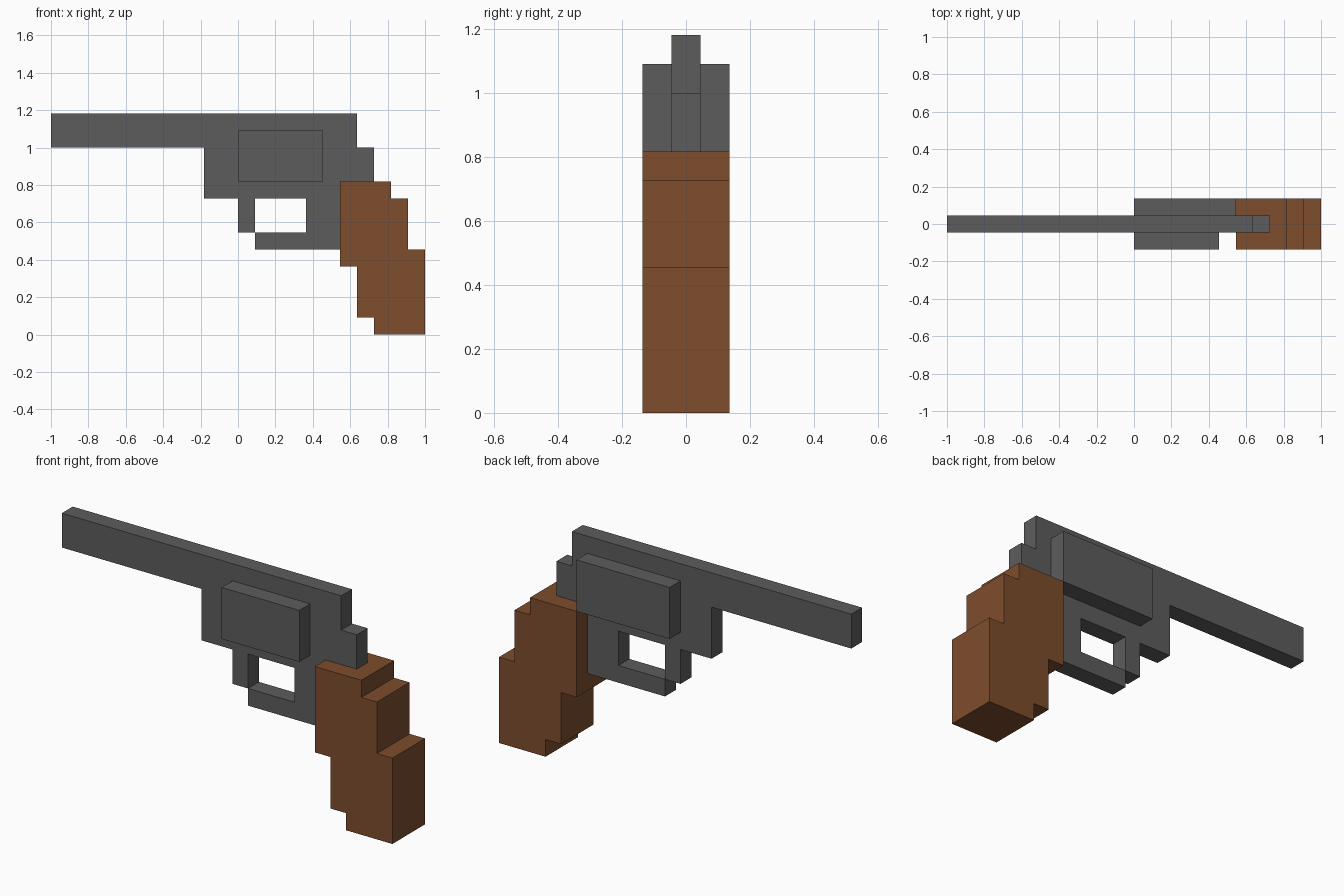
import bpy
import bmesh

if "Cube" in bpy.data.objects:
    bpy.data.objects.remove(bpy.data.objects["Cube"])

U = 1 / 11  # one block of the grid


def material(name, rgb):
    m = bpy.data.materials.new(name)
    m.diffuse_color = (*rgb, 1)
    m.use_nodes = True
    m.node_tree.nodes["Principled BSDF"].inputs["Base Color"].default_value = m.diffuse_color
    return m


STEEL = material("dark grey steel", (0.108, 0.108, 0.108))
WOOD = material("brown wood", (0.205, 0.074, 0.026))


def extrude(name, profile, y0, y1, mat):
    """Extrude an x-z profile (in blocks) from y0 to y1."""
    bm = bmesh.new()
    face = bm.faces.new([bm.verts.new((x * U, y0 * U, z * U)) for x, z in profile])
    out = bmesh.ops.extrude_face_region(bm, geom=[face], use_keep_orig=True)
    moved = [v for v in out["geom"] if isinstance(v, bmesh.types.BMVert)]
    bmesh.ops.translate(bm, verts=moved, vec=(0, (y1 - y0) * U, 0))
    bmesh.ops.recalc_face_normals(bm, faces=bm.faces)
    mesh = bpy.data.meshes.new(name)
    bm.to_mesh(mesh)
    bm.free()
    mesh.materials.append(mat)
    bpy.context.collection.objects.link(bpy.data.objects.new(name, mesh))


def rect(x0, x1, z0, z1):
    return [(x0, z0), (x1, z0), (x1, z1), (x0, z1)]


# Barrel, frame and guard in one outline
extrude("barrel_and_frame", [
    (-11, 11), (-2, 11), (-2, 8), (4, 8), (4, 6), (1, 6), (1, 5), (6, 5),
    (6, 9), (8, 9), (8, 11), (7, 11), (7, 13), (-11, 13)], -0.5, 0.5, STEEL)

# Small front post of the guard opening
extrude("guard_front_post", rect(0, 1, 6, 8), -0.5, 0.5, STEEL)

# Cylinder halves; the back one is one block longer
extrude("cylinder_front", rect(0, 5, 9, 12), -1.5, -0.5, STEEL)
extrude("cylinder_back", rect(0, 6, 9, 12), 0.5, 1.5, STEEL)

# Stepped handle
extrude("handle", [
    (6, 9), (6, 4), (7, 4), (7, 1), (8, 1), (8, 0), (11, 0),
    (11, 5), (10, 5), (10, 8), (9, 8), (9, 9)], -1.5, 1.5, WOOD)
